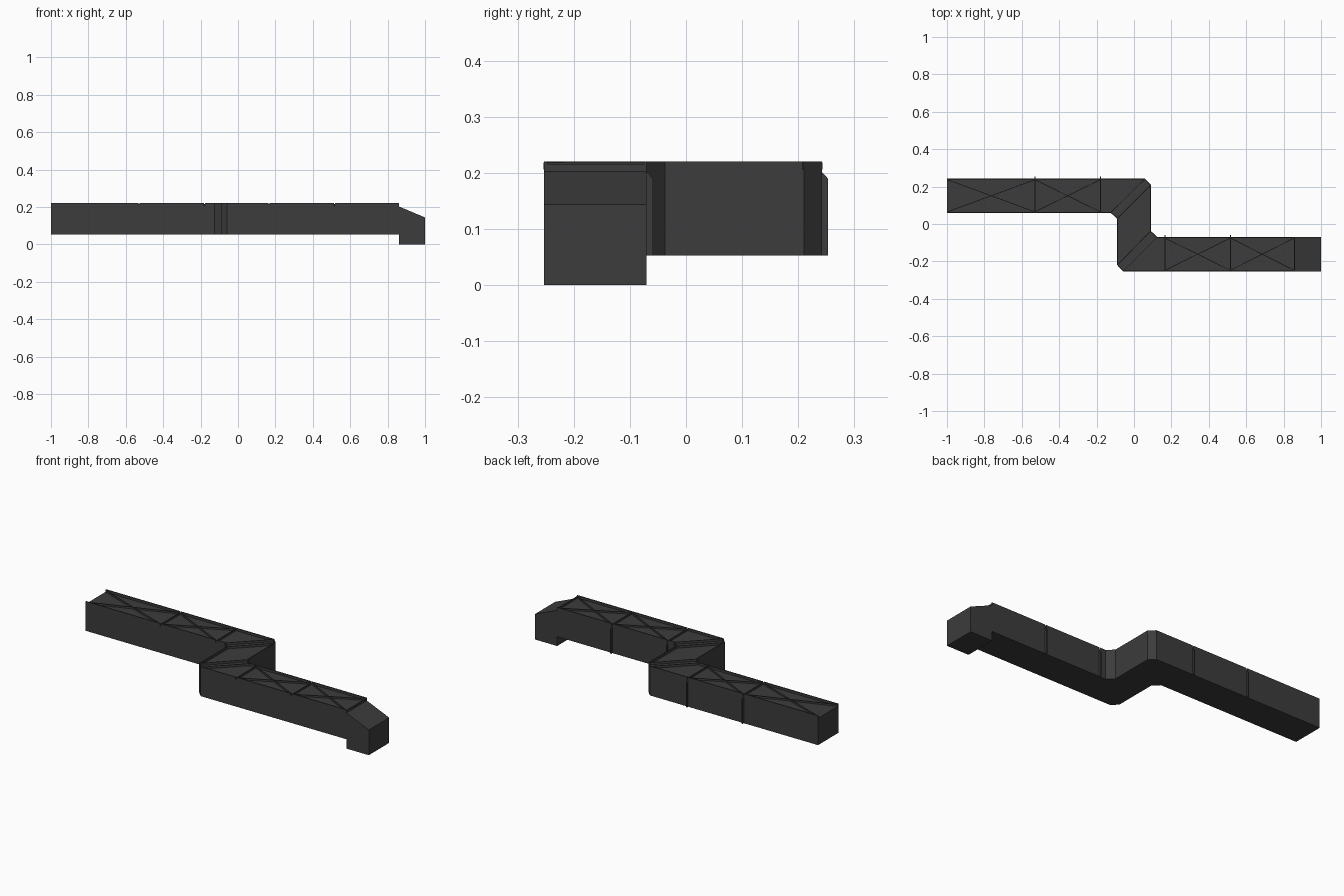
import bpy, bmesh
from mathutils import Vector

if "Cube" in bpy.data.objects:
    bpy.data.objects.remove(bpy.data.objects["Cube"])

mat = bpy.data.materials.new("dark_metal")
mat.diffuse_color = (0.045, 0.045, 0.045, 1)
mat.use_nodes = True
mat.node_tree.nodes["Principled BSDF"].inputs["Base Color"].default_value = mat.diffuse_color

BOTTOM, FLOOR, RIB, TOP = 0.053, 0.206, 0.216, 0.22
W = 0.005           # rim and rib thickness
GAP = 0.003         # half width of a seam gap


def prism(bm, pts, offset):
    """Close a flat outline and extrude it by offset."""
    f = bm.faces.new([bm.verts.new(p) for p in pts])
    r = bmesh.ops.extrude_face_region(bm, geom=[f])
    vs = [v for v in r["geom"] if isinstance(v, bmesh.types.BMVert)]
    bmesh.ops.translate(bm, verts=vs, vec=offset)


def bar(bm, p, q, z0, z1, left=W / 2, right=W / 2):
    """Thin upright bar along p-q on plan."""
    p, q = Vector(p), Vector(q)
    d = (q - p).normalized()
    n = Vector((-d.y, d.x))
    pts = [p - n * right, q - n * right, q + n * left, p + n * left]
    prism(bm, [(a.x, a.y, z0) for a in pts], (0, 0, z1 - z0))


def finish(bm, name):
    bmesh.ops.recalc_face_normals(bm, faces=bm.faces)
    me = bpy.data.meshes.new(name)
    bm.to_mesh(me)
    bm.free()
    me.materials.append(mat)
    ob = bpy.data.objects.new(name, me)
    bpy.context.collection.objects.link(ob)
    return ob


# Duct body: stepped footprint with chamfered bends
outline = [(-1, .06), (-.125, .06), (-.09, .028), (-.09, -.22), (-.058, -.253),
           (.86, -.253), (.86, -.07), (.125, -.07), (.09, -.037),
           (.09, .21), (.058, .242), (-1, .242)]
bm = bmesh.new()
prism(bm, [(x, y, BOTTOM) for x, y in outline], (0, 0, FLOOR - BOTTOM))
finish(bm, "duct_body")

# Raised side rims, interrupted at each seam
seams = [-.53, -.18, .165, .515]
bm = bmesh.new()
for i, (p, q) in enumerate(zip(outline, outline[1:] + outline[:1])):
    if p[0] == q[0] and abs(p[0]) > .5:
        continue    # open ends
    stops = [p]
    if p[1] == q[1]:
        s = 1 if q[0] > p[0] else -1
        for x in sorted(seams, key=lambda v: v * s):
            if min(p[0], q[0]) < x < max(p[0], q[0]):
                stops += [(x - s * GAP, p[1]), (x + s * GAP, p[1])]
    stops.append(q)
    for a, b in zip(stops[::2], stops[1::2]):
        bar(bm, a, b, FLOOR, TOP, left=W, right=0)
finish(bm, "side_rims")

# Cross bracing, seam bars and bend ribs on the top
bm = bmesh.new()
lanes = [(.065, .237, [-.997, -.53, -.18]), (-.248, -.075, [.165, .515, .857])]
for y0, y1, xs in lanes:
    for a, b in zip(xs, xs[1:]):
        bar(bm, (a, y0), (b, y1), FLOOR, RIB, W / 3, W / 3)
        bar(bm, (a, y1), (b, y0), FLOOR, RIB, W / 3, W / 3)
    for x in xs:
        if x != -.997:
            bar(bm, (x, y0), (x, y1), FLOOR, RIB)
for a, b in [(1, 10), (2, 9), (3, 8), (4, 7)]:
    bar(bm, outline[a], outline[b], FLOOR, TOP - .001, W / 3, W / 3)
finish(bm, "top_ribs")

# Seam strips on the back faces
bm = bmesh.new()
for x in seams:
    y = .242 if x < 0 else -.07
    prism(bm, [(x - GAP, y, BOTTOM), (x - GAP, y + .011, BOTTOM),
               (x - GAP, y + .011, .19), (x - GAP, y, .202)], (2 * GAP, 0, 0))
finish(bm, "seam_strips")

# Downturned outlet with sloping top
bm = bmesh.new()
prism(bm, [(.86, -.253, 0), (1, -.253, 0), (1, -.253, .144), (.86, -.253, .203)],
      (0, .183, 0))
finish(bm, "outlet_hood")
